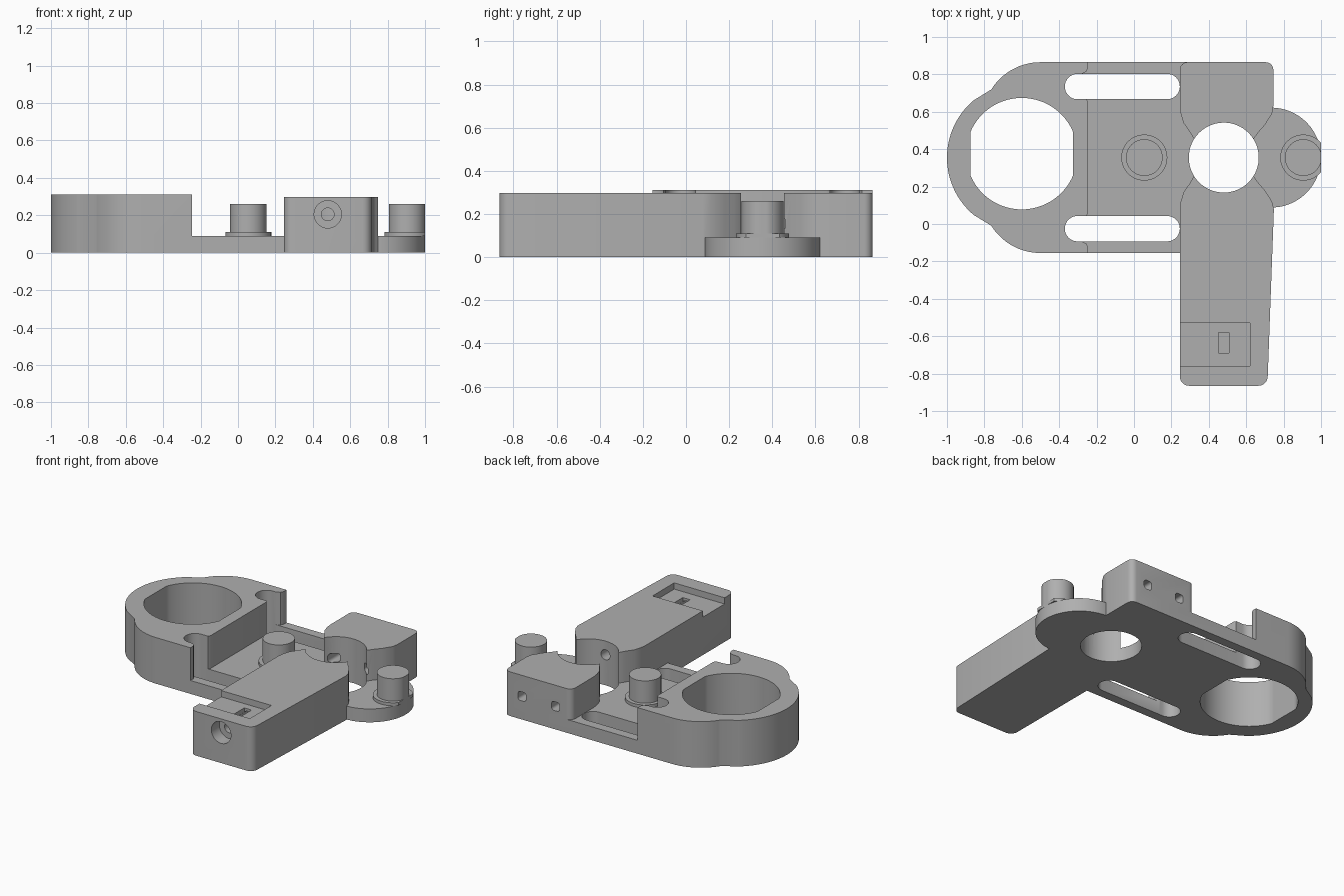
import bpy, bmesh
from math import sin, cos, radians, pi

if "Cube" in bpy.data.objects:
    bpy.data.objects.remove(bpy.data.objects["Cube"], do_unlink=True)

gray = bpy.data.materials.new("light gray plastic")
gray.use_nodes = True
COLOR = (0.43, 0.43, 0.43, 1)
gray.diffuse_color = COLOR
gray.node_tree.nodes["Principled BSDF"].inputs["Base Color"].default_value = COLOR
MID = 0.355  # y of the lengthwise symmetry axis


def arc(cx, cy, r, start, end, n=16):
    angles = [radians(start + (end - start) * i / n) for i in range(n + 1)]
    return [(cx + r * cos(a), cy + r * sin(a)) for a in angles]


def circle(cx, cy, r, n=64):
    return arc(cx, cy, r, 0, 360 - 360 / n, n - 1)


def rect(x0, y0, x1, y1):
    return [(x0, y0), (x1, y0), (x1, y1), (x0, y1)]


def capsule(x0, x1, cy, r):
    return arc(x0 + r, cy, r, 90, 270) + arc(x1 - r, cy, r, -90, 90)


def prism(name, outline, low, high, axis="z"):
    """Extrude an outline upward, or an (x, z) outline along y."""
    def place(p, h):
        return (p[0], p[1], h) if axis == "z" else (p[0], h, p[1])
    bm = bmesh.new()
    a = [bm.verts.new(place(p, low)) for p in outline]
    b = [bm.verts.new(place(p, high)) for p in outline]
    bm.faces.new(a)
    bm.faces.new(b)
    for i in range(len(a)):
        j = (i + 1) % len(a)
        bm.faces.new((a[i], a[j], b[j], b[i]))
    bmesh.ops.recalc_face_normals(bm, faces=bm.faces)
    mesh = bpy.data.meshes.new(name)
    bm.to_mesh(mesh)
    bm.free()
    mesh.materials.append(gray)
    obj = bpy.data.objects.new(name, mesh)
    bpy.context.collection.objects.link(obj)
    return obj


def activate(obj):
    bpy.ops.object.select_all(action="DESELECT")
    obj.select_set(True)
    bpy.context.view_layer.objects.active = obj


def combine(target, tool, operation):
    activate(target)
    mod = target.modifiers.new("combine", "BOOLEAN")
    mod.object, mod.operation, mod.solver = tool, operation, "EXACT"
    bpy.ops.object.modifier_apply(modifier=mod.name)
    bpy.data.objects.remove(tool, do_unlink=True)


def smooth(obj):
    activate(obj)
    bpy.ops.object.shade_smooth_by_angle(angle=radians(30))


# Tall ring with lobed outline and notches at the slots
half = arc(-0.6, MID, 0.4, 180, 130) + arc(-0.5, 0.555, 0.31, 148, 90)
half += [(-0.245, 0.865), (-0.245, 0.835), (-0.255, 0.815), (-0.285, 0.8),
         (-0.285, 0.69), (-0.255, 0.67), (-0.245, 0.65)]
outline = half + [(x, 2 * MID - y) for x, y in reversed(half[1:])]
body = prism("bracket_body", outline, 0, 0.31)

# Thin floor plate and round end plate
combine(body, prism("floor_plate", rect(-0.45, -0.155, 0.5, 0.865), 0, 0.09), "UNION")
combine(body, prism("end_plate", circle(0.733, MID, 0.267, 96), 0, 0.09), "UNION")

# Long tapered arm, narrowing to the central bore
arm = arc(0.295, -0.815, 0.05, 180, 270, 6) + arc(0.665, -0.815, 0.05, 270, 360, 6)
arm += [(0.748, 0.08), (0.738, 0.12), (0.7, 0.18), (0.665, 0.22), (0.64, 0.255),
        (0.48, MID), (0.32, 0.255), (0.3, 0.22), (0.265, 0.17), (0.25, 0.12), (0.245, 0.08)]
combine(body, prism("arm", arm, 0, 0.297), "UNION")

# Rear block, narrowing to the same bore
rear = arc(0.705, 0.825, 0.04, 0, 90, 6) + arc(0.285, 0.825, 0.04, 90, 180, 6)
rear += [(0.245, 0.63), (0.25, 0.59), (0.265, 0.54), (0.3, 0.49), (0.32, 0.455),
         (0.48, MID), (0.64, 0.455), (0.665, 0.49), (0.7, 0.53), (0.738, 0.59), (0.745, 0.63)]
combine(body, prism("rear_block", rear, 0, 0.297), "UNION")

# Large flattened hole, central bore and two long slots
hole = [(max(-0.875, min(-0.325, x)), y) for x, y in circle(-0.6, 0.376, 0.298, 96)]
cutters = [prism("ring_hole", hole, -0.1, 0.5),
           prism("central_bore", circle(0.48, MID, 0.187), -0.1, 0.5)]
for side in (-1, 1):
    cutters.append(prism("slot", capsule(-0.37, 0.245, MID + side * 0.38, 0.068), -0.1, 0.5))

# Arm recess with a nut slit, and the stepped screw hole
cutters += [prism("recess", rect(0.1, -0.76, 0.62, -0.53), 0.255, 0.5),
            prism("nut_slit", rect(0.453, -0.69, 0.507, -0.58), 0.13, 0.4),
            prism("screw_head_hole", circle(0.48, 0.205, 0.073, 40), -1, -0.78, "y"),
            prism("screw_hole", circle(0.48, 0.205, 0.034, 24), -0.9, 0.3, "y")]

# Cable channels through the rear block
for x in (0.365, 0.615):
    channel = []
    for k, (sx, sz) in enumerate(((1, 1), (-1, 1), (-1, -1), (1, -1))):
        channel += arc(x + sx * 0.012, 0.155 + sz * 0.012, 0.018, 90 * k, 90 * k + 90, 4)
    cutters.append(prism("channel", channel, 0.4, 1, "y"))

for cutter in cutters:
    combine(body, cutter, "DIFFERENCE")
smooth(body)

# Flanged pegs, the outer one trimmed flush with the end plate
for name, x in (("inner_peg", 0.055), ("outer_peg", 0.905)):
    for part, r, low, high in (("flange", 0.123, 0.09, 0.11), ("post", 0.098, 0.11, 0.26)):
        ring = [(min(px, 1), py) for px, py in circle(x, MID, r)]
        smooth(prism(name + "_" + part, ring, low, high))
